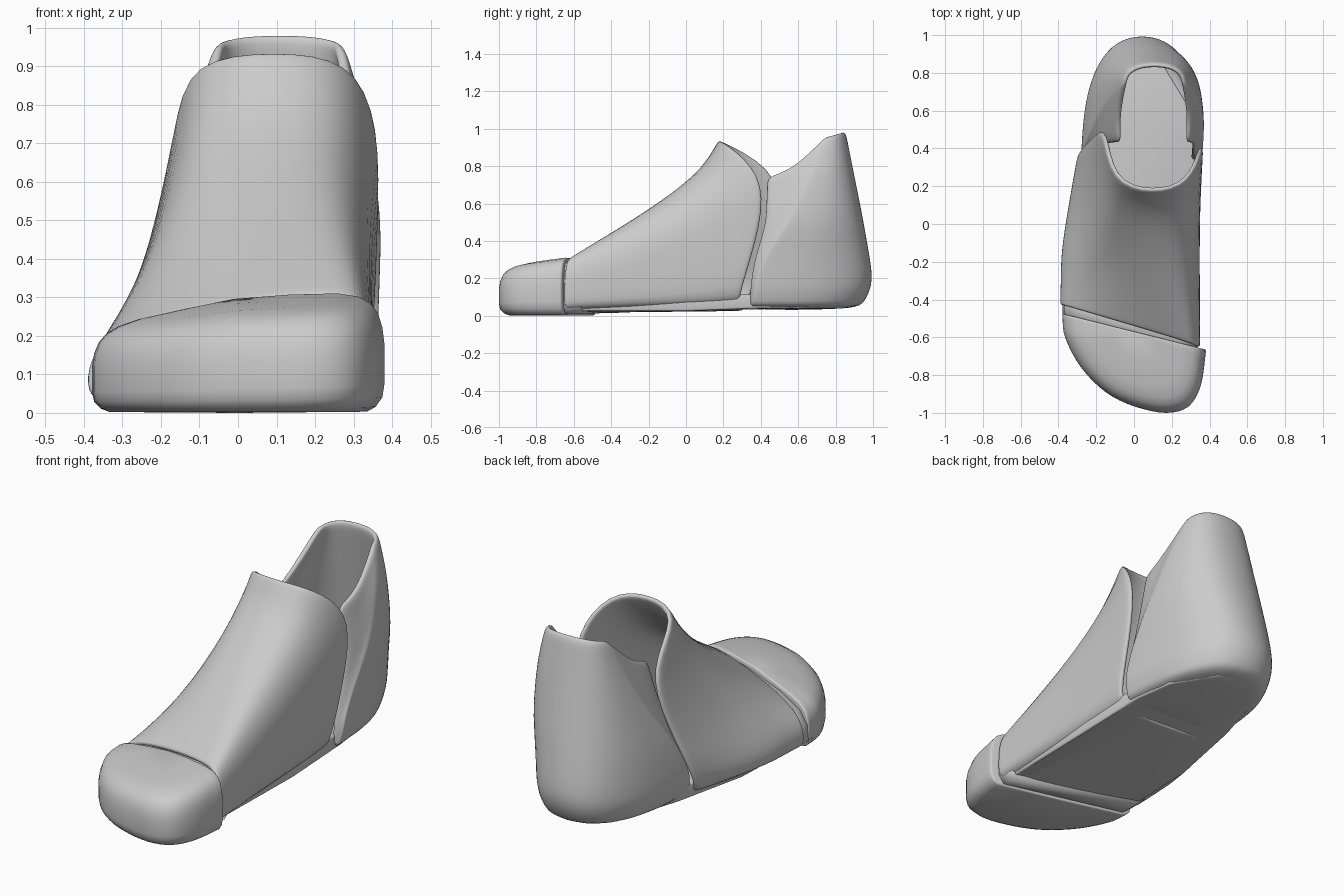
import bpy, bmesh, math
from mathutils import Vector

if "Cube" in bpy.data.objects:
    bpy.data.objects.remove(bpy.data.objects["Cube"])


def make(name, rows, closed=False, caps=(), thick=0, subsurf=0, bevel=0):
    """Skin a grid of point rows into a smooth object."""
    bm = bmesh.new()
    vs = [[bm.verts.new(p) for p in r] for r in rows]
    n = len(rows[0])
    for a, b in zip(vs, vs[1:]):
        for i in range(n if closed else n - 1):
            j = (i + 1) % n
            bm.faces.new((a[i], a[j], b[j], b[i]))
    for c in caps:
        if c == "side":
            bm.faces.new([r[0] for r in vs] + [r[-1] for r in reversed(vs)])
        else:
            bm.faces.new(vs[c])
    bmesh.ops.remove_doubles(bm, verts=bm.verts, dist=0.0005)
    bmesh.ops.recalc_face_normals(bm, faces=bm.faces)
    for f in bm.faces:
        f.smooth = True
    me = bpy.data.meshes.new(name)
    bm.to_mesh(me)
    bm.free()
    ob = bpy.data.objects.new(name, me)
    bpy.context.collection.objects.link(ob)
    if thick:
        m = ob.modifiers.new("thickness", 'SOLIDIFY')
        m.thickness, m.offset = thick, -1
    if subsurf:
        m = ob.modifiers.new("smooth", 'SUBSURF')
        m.levels = m.render_levels = subsurf
    if bevel:
        m = ob.modifiers.new("bevel", 'BEVEL')
        m.width, m.segments, m.limit_method = bevel, 3, 'ANGLE'
        m.angle_limit = math.radians(50)
    return ob


def spline(pts, k):
    """Catmull-Rom curve through 2D points."""
    p = [Vector(q) for q in pts]
    p = [2 * p[0] - p[1]] + p + [2 * p[-1] - p[-2]]
    out = []
    for i in range(1, len(p) - 2):
        a, b, c, d = p[i - 1:i + 3]
        for s in range(k):
            t = s / k
            out.append(0.5 * (2 * b + (c - a) * t + (2 * a - 5 * b + 4 * c - d) * t * t
                              + (3 * b - a - 3 * c + d) * t ** 3))
    return out + [p[-2]]


def interp(z, keys):
    """Piecewise-linear lookup."""
    if z <= keys[0][0]:
        return keys[0][1]
    for (a, va), (b, vb) in zip(keys, keys[1:]):
        if z <= b:
            return va + (vb - va) * (z - a) / (b - a)
    return keys[-1][1]


# toe cap: plan outline stacked in layers that shrink toward the rear seam
outline = spline([(-.38, -.475), (-.365, -.6), (-.28, -.76), (-.15, -.89), (0, -.965),
                  (.17, -1), (.29, -.965), (.355, -.85), (.382, -.665)], 4)
centre = Vector((0, -.57))


def toe_top(p):
    return .295 + (.08 if p.x > 0 else .2) * p.x - .12 * max(0, -.6 - p.y)


layers = [(0, 0), (.88, .01), (.94, .05), (.985, .13), (1, .25), (1, .55), (.985, .7),
          (.955, .82), (.9, .91), (.82, .965), (.68, 1), (.35, 1.01), (0, 1.01)]
rows = []
for s, f in layers:
    ring = [centre + (p - centre) * s for p in outline]
    rows.append([(p.x, p.y, f * toe_top(p)) for p in ring])
make("toe_cap", rows, caps=["side"], bevel=.012)

# midfoot shell: cross-sections from the slanted toe seam back to the ankle collar
front = [(-.35, .015), (-.395, .05), (-.388, .14), (-.33, .205), (-.2, .255), (.05, .3),
         (.25, .315), (.325, .295), (.348, .21), (.35, .14), (.352, .06), (.325, .012)]
middle = [(-.35, .018), (-.392, .06), (-.38, .15), (-.3, .28), (-.19, .42), (-.02, .535),
          (.15, .56), (.28, .53), (.345, .39), (.348, .25), (.348, .08), (.315, .018)]
ankle = [(-.32, .02), (-.36, .07), (-.34, .17), (-.25, .36), (-.175, .58), (-.09, .73),
         (.1, .77), (.26, .74), (.35, .56), (.348, .33), (.348, .1), (.315, .02)]
collar = [(-.27, .32, .022), (-.31, .34, .1), (-.29, .4, .25), (-.22, .46, .46),
          (-.165, .53, .75), (-.135, .22, .925), (.1, .155, .945), (.3, .21, .925),
          (.372, .41, .76), (.365, .41, .5), (.35, .29, .13), (.31, .28, .022)]


def section(pts, y, skew):
    return [Vector((x, y + skew * x, z)) for x, z in pts]


a = section(front, -.545, -.3)
b = section(middle, -.2, -.15)
c = section(ankle, .07, 0)
d = [Vector(p) for p in collar]
rows = [a, a.copy(), [p.lerp(q, .5) for p, q in zip(a, b)], b, c,
        [p.lerp(q, .85) for p, q in zip(c, d)], d]
rows[1] = [p.lerp(q, .06) for p, q in zip(a, b)]
make("midfoot_shell", rows, closed=True, thick=.03, subsurf=2)

# filler plug seen in the gap behind the toe cap
inner = [(.955 * x, .012 + .93 * (z - .012)) for x, z in front]
make("seam_filler", [section(inner, -.61, -.25), section(inner, -.46, -.3)],
     closed=True, caps=[0, -1])

# heel shell: U-shaped wall with flanges tucked under the midfoot shell
LEFT = [(.03, -.25), (.12, -.285), (.3, -.27), (.5, -.21), (.75, -.13), (.98, -.055)]
RIGHT = [(.03, .33), (.12, .362), (.5, .375), (.75, .34), (.98, .27)]
BACK = [(.03, .92), (.1, .985), (.2, 1.01), (.5, .955), (.98, .855)]
CREASE = [(.03, .35), (.25, .38), (.57, .6), (.75, .68), (.95, .745)]
TIP = [(.03, .335), (.25, .345), (.5, .42), (.8, .43)]


def heel_point(z, ang, flange):
    xl, xr = interp(z, LEFT), interp(z, RIGHT)
    yc, yb = interp(z, CREASE), interp(z, BACK)
    cs, sn = math.cos(ang), max(0, math.sin(ang))
    x = (xl + xr) / 2 + (xr - xl) / 2 * math.copysign(abs(cs) ** .85, cs)
    y = yc + (yb - yc) * sn ** .85
    if flange:
        x -= math.copysign(.045 * flange, cs)
        y += (interp(z, TIP) - yc) * flange
    return (x, y, z)


cols = [(0, 1, .75), (0, .5, .78), (0, .08, .93)]
cols += [(math.pi * i / 10, 0, .96 + .025 * math.sin(math.pi * i / 10)) for i in range(11)]
cols += [(math.pi, .08, .93), (math.pi, .5, .78), (math.pi, 1, .75)]
rows = [[heel_point(.03 + (top - .03) * t, ang, fl) for ang, fl, top in cols]
        for t in (0, .05, .12, .2, .35, .5, .65, .8, .93, 1)]
make("heel_shell", rows, caps=[0], thick=.03, subsurf=2)

# insole: floor inside the boot, bridging the gaps between the shells
plan = [(-.35, -.52), (.31, -.7), (.325, 0), (.32, .4), (.29, .62), (.15, .85),
        (-.02, .85), (-.19, .65), (-.26, .42), (-.33, 0)]
make("insole", [[(x, y, z + .015 * (y > .1)) for x, y in plan] for z in (.025, .1)],
     closed=True, caps=[0, -1], bevel=.01)
